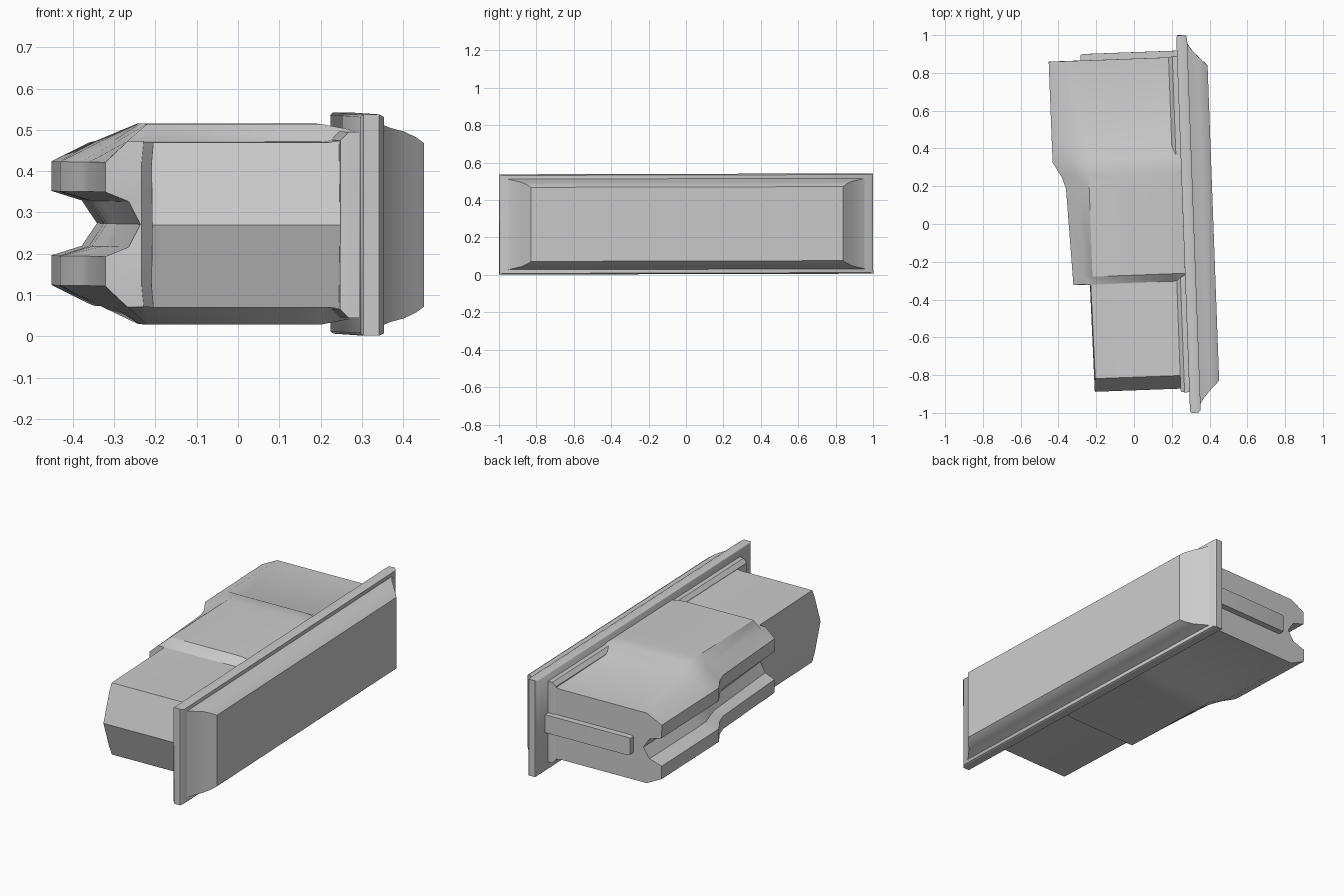
import bpy, bmesh, math
from mathutils import Matrix

cube = bpy.data.objects.get("Cube")
if cube:
    bpy.data.objects.remove(cube)

grey = bpy.data.materials.new("light_grey")
grey.use_nodes = True
grey.diffuse_color = (0.6, 0.6, 0.6, 1)
grey.node_tree.nodes["Principled BSDF"].inputs["Base Color"].default_value = (0.6, 0.6, 0.6, 1)

# The whole unit sits slightly turned and lifted off the axes
PLACE = (Matrix.Translation((0, 0, 0.272)) @ Matrix.Rotation(math.radians(2.1), 4, 'Z')
         @ Matrix.Rotation(0.0025, 4, 'X'))


def loft(name, rings, caps, angle):
    """Skin closed rings of points; caps lists the index groups closing each end."""
    bm = bmesh.new()
    rows = [[bm.verts.new(p) for p in ring] for ring in rings]
    n = len(rows[0])
    for a, b in zip(rows, rows[1:]):
        for i in range(n):
            j = (i + 1) % n
            bm.faces.new((a[i], a[j], b[j], b[i]))
    for row in (rows[0], rows[-1]):
        for group in caps:
            bm.faces.new([row[i] for i in group])
    bmesh.ops.recalc_face_normals(bm, faces=bm.faces)
    bm.transform(PLACE)
    mesh = bpy.data.meshes.new(name)
    bm.to_mesh(mesh)
    bm.free()
    mesh.materials.append(grey)
    obj = bpy.data.objects.new(name, mesh)
    bpy.context.collection.objects.link(obj)
    bpy.ops.object.select_all(action='DESELECT')
    obj.select_set(True)
    bpy.context.view_layer.objects.active = obj
    bpy.ops.object.shade_smooth_by_angle(angle=math.radians(angle))
    return obj


def section(y, top, shoulder, tip, notch, bulge=0.0):
    """Body cross-section, mirrored about mid height, with two prongs and a notch."""
    right = 0.27
    half = [(right, 0), (right, max(0.21, top - 0.015)), (0.19, top), (-0.23, top),
            (shoulder, min(top, 0.2)), (tip, 0.15), (tip, 0.078),
            ((tip + 2 * notch) / 3, 0.055), (notch, 0)]
    loop = half + [(x, -h) for x, h in half[-2:0:-1]]
    return [(x, y + bulge * max(0, 1 - abs(h) / 0.2), h) for x, h in loop]


# Housing: narrow front block, raised middle block, wide pronged rear block
HALVES = [list(range(9)), list(range(8, 16)) + [0]]
loft("housing", [
    section(-0.81, 0.20, -0.235, -0.24, -0.24, bulge=-0.07),
    section(-0.315, 0.20, -0.24, -0.245, -0.245),
    section(-0.31, 0.20, -0.28, -0.333, -0.248),
    section(-0.27, 0.243, -0.28, -0.334, -0.25),
    section(0.20, 0.243, -0.285, -0.353, -0.28),
    section(0.26, 0.243, -0.295, -0.372, -0.29),
    section(0.34, 0.243, -0.32, -0.418, -0.305),
    section(0.42, 0.20, -0.33, -0.419, -0.31),
    section(0.875, 0.195, -0.33, -0.42, -0.31),
], HALVES, 35)


def rect(x, hy, hz, y=-0.01):
    return [(x, y - hy, -hz), (x, y + hy, -hz), (x, y + hy, hz), (x, y - hy, hz)]


QUAD = [range(4)]
# Thin collar joining the housing to the flange
loft("collar", [rect(0.215, 0.885, 0.205), rect(0.235, 0.89, 0.225),
                rect(0.27, 0.89, 0.225)], QUAD, 35)

# Wide flange with softened rim
loft("flange", [rect(0.26, 0.99, 0.262), rect(0.267, 1.0, 0.268),
                rect(0.305, 1.0, 0.268), rect(0.317, 0.985, 0.262)], QUAD, 50)

# Domed outer panel
loft("outer_panel", [rect(0.31, 0.965, 0.245), rect(0.335, 0.925, 0.235),
                     rect(0.37, 0.885, 0.226), rect(0.40, 0.855, 0.212),
                     rect(0.42, 0.835, 0.198)], QUAD, 40)

# Locking tongue along the rear face
loft("rear_tongue", [rect(-0.25, 0.03, 0.045, 0.875), rect(-0.235, 0.034, 0.05, 0.875),
                     rect(0.26, 0.034, 0.05, 0.875)], QUAD, 30)
